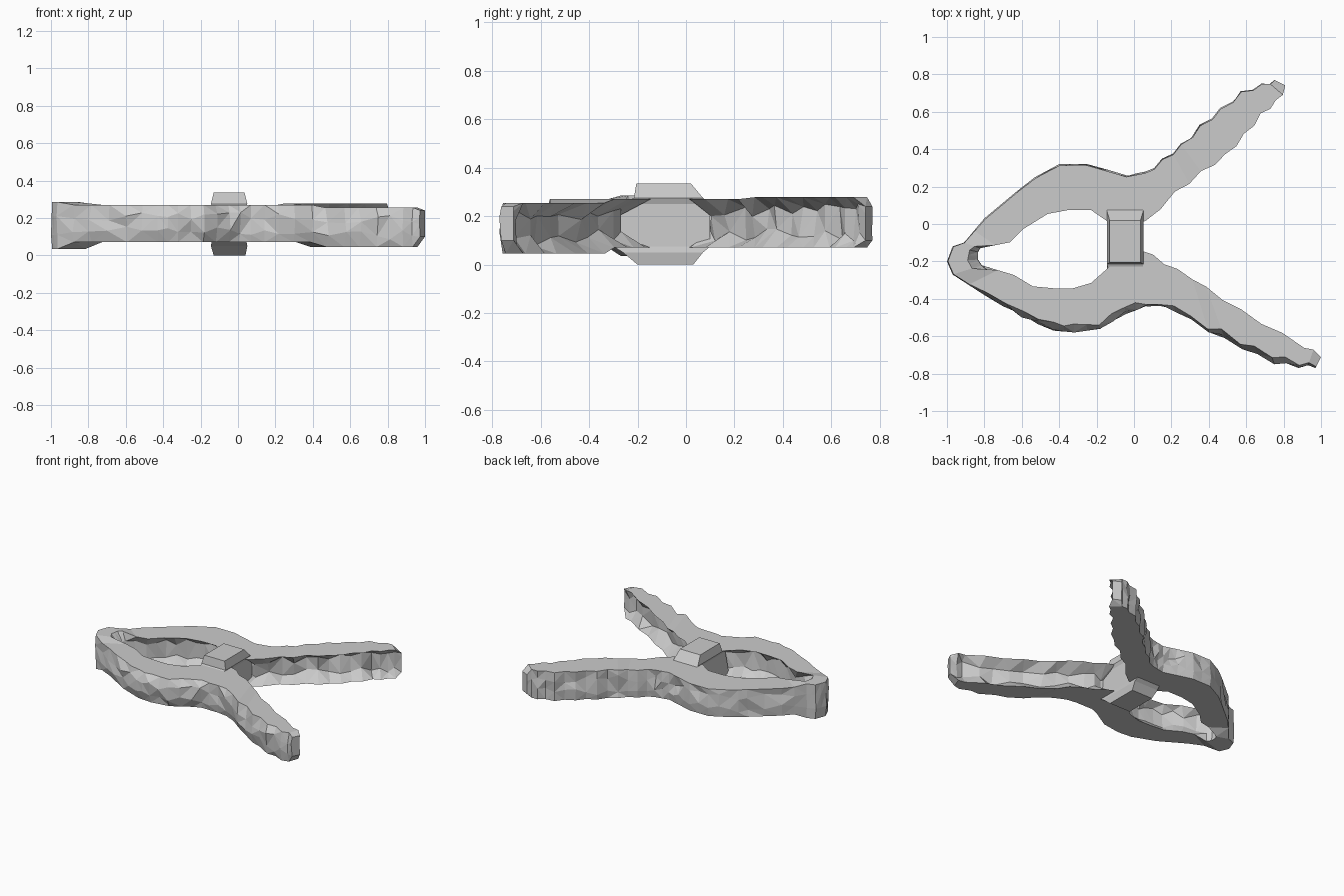
import bpy
import bmesh
import random
from mathutils import Vector

random.seed(11)

cube = bpy.data.objects.get("Cube")
if cube:
    bpy.data.objects.remove(cube, do_unlink=True)

grey = bpy.data.materials.new("plain grey")
grey.use_nodes = True
colour = (0.6, 0.6, 0.6, 1)
grey.diffuse_color = colour
grey.node_tree.nodes["Principled BSDF"].inputs["Base Color"].default_value = colour


def make_object(name, bm):
    """Turn a bmesh into a flat-shaded grey object."""
    bmesh.ops.recalc_face_normals(bm, faces=bm.faces)
    mesh = bpy.data.meshes.new(name)
    bm.to_mesh(mesh)
    bm.free()
    mesh.materials.append(grey)
    obj = bpy.data.objects.new(name, mesh)
    bpy.context.collection.objects.link(obj)
    return obj


def loft(bm, rings):
    """Skin a run of equal rings and cap both ends."""
    loops = [[bm.verts.new(p) for p in ring] for ring in rings]
    for a, b in zip(loops, loops[1:]):
        for i in range(len(a)):
            j = (i + 1) % len(a)
            bm.faces.new((a[i], a[j], b[j], b[i]))
    bm.faces.new(loops[0])
    bm.faces.new(loops[-1])


# Outline pairs along each half: outer x, outer y, inner x, inner y
back_half = [
    (.75, .77, .81, .74), (.68, .75, .76, .66), (.57, .71, .68, .59),
    (.46, .62, .59, .48), (.35, .53, .49, .37), (.25, .43, .36, .28),
    (.15, .35, .22, .17), (.06, .28, .06, .01), (-.04, .26, -.04, -.01),
    (-.14, .29, -.13, 0), (-.25, .32, -.23, .07), (-.4, .32, -.35, .07),
    (-.53, .25, -.46, .05), (-.62, .18, -.59, -.03),
    (-.8, .03, -.66, -.1), (-.91, -.1, -.82, -.13),
]
front_half = [
    (-.97, -.12, -.83, -.15), (-1, -.2, -.83, -.19), (-.97, -.27, -.81, -.22),
    (-.8, -.38, -.64, -.27), (-.6, -.5, -.54, -.33), (-.43, -.57, -.42, -.34),
    (-.32, -.58, -.33, -.34), (-.18, -.56, -.23, -.31),
    (-.04, -.48, -.13, -.22), (.07, -.44, .05, -.14), (.22, -.47, .16, -.21),
    (.4, -.58, .31, -.29), (.58, -.67, .47, -.4), (.75, -.75, .68, -.53),
    (.88, -.77, .91, -.66), (.97, -.77, 1, -.71),
]


def heights(x, y, at_end):
    """Underside and top of the clamp at a place along it."""
    if at_end:
        return .1, .24
    low, high = .07, .27
    if x < -.85:
        low, high = .035, .285
    elif y < -.45 and x > .4:
        low, high = .045, .255
    elif y > .3 and x > .2:
        high = .278
    return low, high


def section(outer, inner, at_end):
    """Cross-section: faceted outer flank, ragged groove along the inside."""
    across = inner - outer
    middle = (outer + inner) / 2
    low, high = heights(middle.x, middle.y, at_end)
    tip = middle.x < -.85
    front = middle.y < -.3
    wobble = 0 if tip else .025
    if tip or at_end:
        groove = .03
    elif middle.x > 0:
        groove = .42
    else:
        groove = .25

    def point(t, z):
        p = outer + across * t
        return (p.x, p.y, z)

    def mid(share):
        return low + (high - low) * share + random.uniform(-wobble, wobble)

    outer_dents = [0, random.uniform(0, .03 if tip else .1)]
    random.shuffle(outer_dents)
    outer_inset = random.uniform(.05, .2) if front else .03
    inner_inset = .35 if tip else .02
    return [
        point(outer_inset, high),
        point(outer_dents[0], mid(.7)),
        point(outer_dents[1], mid(.3)),
        point(.12 if front else .04, low),
        point(.98, low),
        point(1 - groove * random.uniform(.8, 1.15), mid(.25)),
        point(1 - groove * random.uniform(.8, 1.15), mid(.75)),
        point(1 - inner_inset, high),
    ]


# Clamp body: both handles and jaws as one run around the tip
stations = [(Vector(s[:2]), Vector(s[2:])) for s in back_half + front_half]
rings = []
for k, (outer, inner) in enumerate(stations):
    rings.append(section(outer, inner, k in (0, len(stations) - 1)))
    if k + 1 < len(stations):
        next_outer, next_inner = stations[k + 1]
        o, i = (outer + next_outer) / 2, (inner + next_inner) / 2
        # small scallops along the handles
        if o.x > .1:
            jog = (i - o).normalized() * .016
            o, i = o + jog, i + jog
        rings.append(section(o, i, False))
body = bmesh.new()
loft(body, rings)
bmesh.ops.recalc_face_normals(body, faces=body.faces)
bmesh.ops.triangulate(body, faces=[f for f in body.faces if abs(f.normal.z) < .9])
make_object("clamp_body", body)


def block_ring(x0, x1, y0, y1, z):
    return [(x0, y0, z), (x1, y0, z), (x1, y1, z), (x0, y1, z)]


# Spring block: joins the arms and stands proud above and below
spring = bmesh.new()
loft(spring, [
    block_ring(-.13, .04, -.2, .03, 0),
    block_ring(-.145, .05, -.26, .07, .05),
    block_ring(-.14, .045, -.3, .1, .075),
    block_ring(-.13, .04, -.27, .1, .25),
    block_ring(-.145, .05, -.215, .07, .275),
    block_ring(-.13, .035, -.205, .02, .335),
])
make_object("spring_block", spring)
